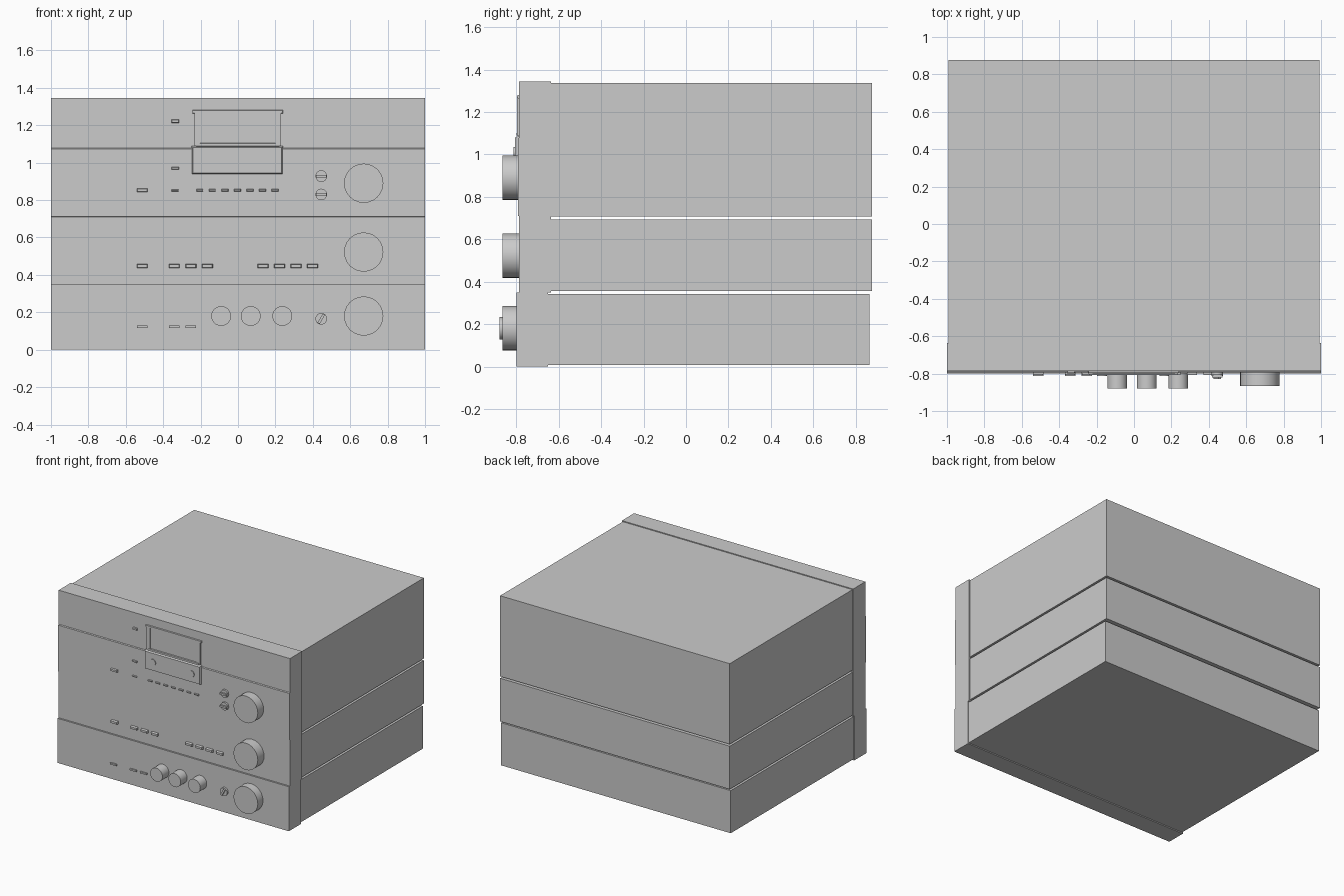
import bpy, bmesh, math
from mathutils import Matrix

if "Cube" in bpy.data.objects:
    bpy.data.objects.remove(bpy.data.objects["Cube"])


def finish(bm, name):
    bmesh.ops.recalc_face_normals(bm, faces=bm.faces)
    me = bpy.data.meshes.new(name)
    bm.to_mesh(me)
    bm.free()
    ob = bpy.data.objects.new(name, me)
    bpy.context.collection.objects.link(ob)
    return ob


def box(name, x0, x1, y0, y1, z0, z1, chamfer=0.0):
    """Box whose front (-y) face can be inset to give chamfered edges."""
    bm = bmesh.new()
    bmesh.ops.create_cube(bm, size=1)
    for v in bm.verts:
        f = chamfer if v.co.y < 0 else 0
        v.co = (x0 + f if v.co.x < 0 else x1 - f,
                y0 if v.co.y < 0 else y1,
                z0 + f if v.co.z < 0 else z1 - f)
    return finish(bm, name)


def knob(name, x, z, r, back, front, sides=24):
    bm = bmesh.new()
    rot = Matrix.Rotation(math.pi / 2, 4, 'X')
    bmesh.ops.create_cone(bm, cap_ends=True, segments=sides, radius1=r, radius2=r,
                          depth=back - front,
                          matrix=Matrix.Translation((x, (back + front) / 2, z)) @ rot)
    ob = finish(bm, name)
    for p in ob.data.polygons:
        p.use_smooth = True
    bm = bmesh.new()
    bm.from_mesh(ob.data)
    for e in bm.edges:
        e.smooth = e.calc_face_angle(0) < math.radians(40)
    bm.to_mesh(ob.data)
    bm.free()
    return ob


def button(name, x, z, w, h, back, front, chamfer=0.004):
    box(name, x - w / 2, x + w / 2, front, back + 0.005, z - h / 2, z + h / 2, chamfer)


def selector(name, x, z, back, angle):
    """Small rotary switch with a grip bar across it."""
    knob(name + "_base", x, z, 0.031, back + 0.004, back - 0.014, 16)
    bar = box(name + "_grip", -0.028, 0.028, -0.028, -0.008, -0.007, 0.007)
    bar.data.transform(Matrix.Translation((x, back, z)) @ Matrix.Rotation(angle, 4, 'Y'))


# Three stacked units: name, panel front, z range, body rear
PA, PB = -0.80, -0.787
units = [("amplifier", PA, 0.0, 0.348, 0.866),
         ("tuner", PB, 0.348, 0.70, 0.878),
         ("deck", PB, 0.70, 1.345, 0.878)]
for name, py, z0, z1, rear in units:
    box(name + "_front_panel", -1, 1, py, py + 0.15, z0, z1)
    box(name + "_body", -0.993, 0.993, py + 0.14, rear, z0 + 0.008, z1 - 0.007)

# Slightly raised lower fascia of the deck
PD = PB - 0.006
box("deck_lower_fascia", -1, 1, PD, PB + 0.01, 0.705, 1.088, 0.0).data.transform(Matrix())
fascia = bpy.data.objects["deck_lower_fascia"]
for v in fascia.data.vertices:
    if v.co.y < PB:
        v.co.z += 0.006 if v.co.z < 0.8 else -0.014

# Large knobs
for name, z, py in (("amplifier", 0.18, PA), ("tuner", 0.522, PB), ("deck", 0.89, PD)):
    knob(name + "_volume_knob", 0.672, z, 0.105, py + 0.005, -0.865)

# Tone knobs
for i, x in enumerate((-0.09, 0.068, 0.237)):
    knob(f"tone_knob_{i}", x, 0.18, 0.053, PA + 0.005, -0.88)

# Rotary switches
selector("input_switch", 0.445, 0.165, PA, math.radians(-60))
selector("record_switch", 0.445, 0.928, PD, 0)
selector("timer_switch", 0.445, 0.83, PD, 0)

# Push buttons
for i, x in enumerate((-0.512, -0.341, -0.252)):
    button(f"amplifier_button_{i}", x, 0.122, 0.055, 0.012, PA, PA - 0.012, 0.0)
for i, x in enumerate((-0.512, -0.341, -0.252, -0.164, 0.134, 0.222, 0.31, 0.398)):
    button(f"tuner_button_{i}", x, 0.447, 0.06, 0.024, PB, PB - 0.019)
button("deck_power_button", -0.512, 0.853, 0.06, 0.022, PD, PD - 0.014)
for i, (z, w, h, py) in enumerate(((1.222, 0.042, 0.02, PB), (0.97, 0.042, 0.016, PD),
                                   (0.852, 0.04, 0.012, PD))):
    button(f"deck_side_button_{i}", -0.336, z, w, h, py, py - 0.01, 0.003)
for i in range(7):
    button(f"transport_button_{i}", -0.204 + i * 0.067, 0.853, 0.038, 0.014, PD, PD - 0.01, 0.003)

# Cassette window: frame bars around a recessed pane
WF = PB - 0.009
box("window_top_bar", -0.246, 0.242, WF, PB + 0.005, 1.262, 1.282, 0.004)
for side, x in (("left", -0.232), ("right", 0.2)):
    box(f"window_{side}_bar", x, x + 0.03, WF, PB + 0.005, 1.09, 1.266)
box("window_pane", -0.203, 0.201, PB - 0.003, PB + 0.005, 1.09, 1.266)
box("window_lower_bar", -0.225, 0.222, WF - 0.003, PB + 0.005, 1.085, 1.106, 0.004)

# Cassette door with two hubs
box("cassette_door", -0.25, 0.242, PD - 0.014, PB + 0.005, 0.936, 1.09, 0.01)
for side, x in (("left", -0.171), ("right", 0.162)):
    knob(f"{side}_hub", x, 1.01, 0.026, PD - 0.01, PD - 0.02, 16)
